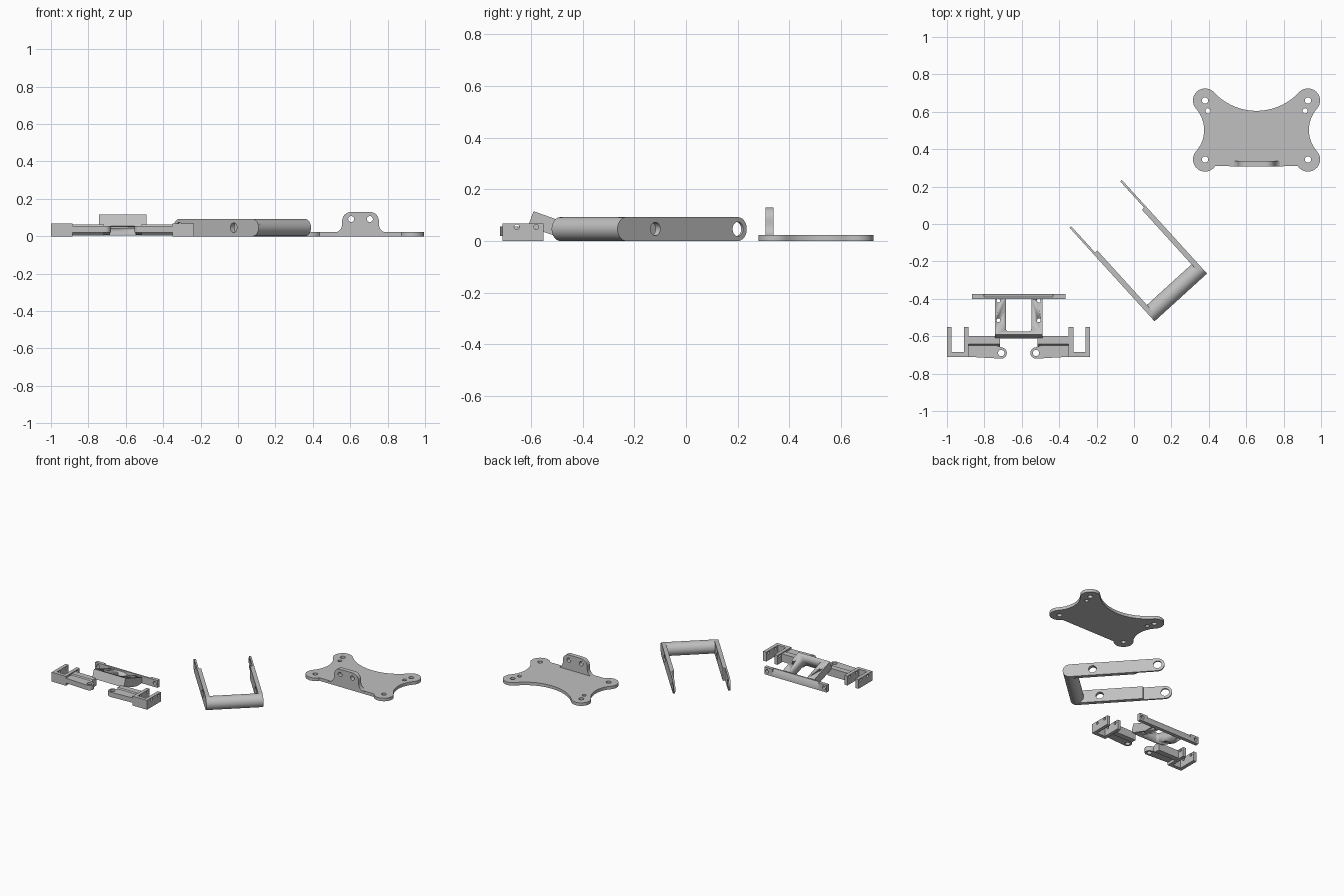
import bpy, bmesh
from math import sin, cos, radians, pi
from mathutils import Matrix, Vector

if "Cube" in bpy.data.objects:
    bpy.data.objects.remove(bpy.data.objects["Cube"])

grey = bpy.data.materials.new("plain grey")
grey.use_nodes = True
grey.diffuse_color = (0.53, 0.53, 0.53, 1)
grey.node_tree.nodes["Principled BSDF"].inputs["Base Color"].default_value = grey.diffuse_color

# Drawing planes: profile x, profile y, extrusion direction
XY = Matrix.Identity(4)
XZ = Matrix(((1, 0, 0, 0), (0, 0, -1, 0), (0, 1, 0, 0), (0, 0, 0, 1)))
YZ = Matrix(((0, 0, 1, 0), (1, 0, 0, 0), (0, 1, 0, 0), (0, 0, 0, 1)))


def arc(cx, cy, r, a0, a1, n=14):
    angles = [radians(a0 + (a1 - a0) * i / n) for i in range(n + 1)]
    return [(cx + r * cos(a), cy + r * sin(a)) for a in angles]


def rect(x0, y0, x1, y1):
    return [(x0, y0), (x1, y0), (x1, y1), (x0, y1)]


def prism(name, outline, lo, hi, plane=XY, holes=(), frame=XY):
    """Extrude a flat outline with round (x, y, r) or polygon holes."""
    loops = [outline]
    for h in holes:
        loops.append(arc(*h, 0, 345, 23) if len(h) == 3 else h)
    curve = bpy.data.curves.new(name, 'CURVE')
    curve.dimensions = '2D'
    curve.fill_mode = 'BOTH'
    curve.extrude = (hi - lo) / 2
    for loop in loops:
        s = curve.splines.new('POLY')
        s.points.add(len(loop) - 1)
        for p, (x, y) in zip(s.points, loop):
            p.co = (x, y, 0, 1)
        s.use_cyclic_u = True
    temp = bpy.data.objects.new(name, curve)
    mesh = bpy.data.meshes.new_from_object(temp)
    bpy.data.objects.remove(temp)
    bpy.data.curves.remove(curve)
    mesh.transform(frame @ plane @ Matrix.Translation((0, 0, (lo + hi) / 2)))
    bm = bmesh.new()
    bm.from_mesh(mesh)
    bmesh.ops.remove_doubles(bm, verts=bm.verts, dist=1e-5)
    bmesh.ops.recalc_face_normals(bm, faces=bm.faces)
    bm.to_mesh(mesh)
    bm.free()
    mesh.materials.clear()
    mesh.materials.append(grey)
    mesh.polygons.foreach_set("use_smooth", [True] * len(mesh.polygons))
    mesh.set_sharp_from_angle(angle=radians(30))
    obj = bpy.data.objects.new(name, mesh)
    bpy.context.collection.objects.link(obj)
    return obj


# Mounting plate: lobed corners joined by tangent concave arcs
mid = 0.655
half = (arc(0.93, 0.345, 0.065, 212, 401.7)
        + arc(1.1067, 0.5025, 0.1717, 221.7, 138.3)[1:]
        + arc(0.93, 0.66, 0.065, -41.7, 137.2)[1:]
        + arc(mid, 0.915, 0.31, -42.8, -90)[1:])
outline = half + [(2 * mid - x, y) for x, y in half[-2::-1]]
holes = [(mid + s * dx, y, r) for s in (-1, 1)
         for dx, y, r in ((0.275, 0.66, 0.017), (0.275, 0.345, 0.017), (0.26, 0.605, 0.014))]
prism("mounting_plate", outline, 0, 0.022, XY, holes)

# Upright tab with flared foot
side = arc(0.145, 0.065, 0.047, 270, 180, 8) + arc(0.05, 0.082, 0.048, 0, 90, 10)
tab = [(mid + x, z) for x, z in side] + [(mid - x, z) for x, z in side[::-1]]
prism("plate_tab", tab, -0.338, -0.307, XZ, [(mid + s * 0.05, 0.092, 0.016) for s in (-1, 1)])

# Swing bracket: round bar with two drilled arms, turned in plan
across = Vector((0.74, 0.673, 0)).normalized()
along = Vector((-across.y, across.x, 0))
turn = Matrix((across, along, (0, 0, 1))).transposed().to_4x4()
frame = Matrix.Translation((0.11, -0.52, 0)) @ turn
width, length, r = 0.379, 0.676, 0.046
prism("bracket_bar", arc(r, r, r, 0, 352.5, 47), 0.012, width - 0.012, YZ, (), frame)
tip = length - r
long_arm = arc(r, r, r, 270, 90, 20) + arc(tip, r, r, 90, -90, 20)
thick_arm = arc(r, r, r, 270, 90, 20) + [(0.486, 2 * r), (0.486, 0)]
pivot = (0.198, r, 0.026)
for label, s, x in (("left", -1, width), ("right", 1, 0)):
    spans = [sorted((x + s * a, x + s * b)) for a, b in ((0, 0.012), (0.012, 0.028))]
    prism(label + "_arm_outer", long_arm, *spans[0], YZ, [pivot, (tip, r, 0.028)], frame)
    prism(label + "_arm_inner", thick_arm, *spans[1], YZ, [pivot], frame)

# Hinge carrier: sloping frame with a window, trimmed to its side profile
centre = Matrix.Translation((-0.617, 0, 0))
window = (arc(-0.053, -0.56, 0.015, 180, 270, 5) + arc(0.053, -0.56, 0.015, 270, 360, 5)
          + [(0.068, -0.40), (-0.068, -0.40)])
holes = [window] + [(s * 0.108, y, 0.01) for s in (-1, 1) for y in (-0.515, -0.41)]
slope = prism("sloping_frame", rect(-0.128, -0.63, 0.128, -0.38), -0.02, 0.13, XY, holes, centre)
profile = [(-0.612, 0.055), (-0.59, 0.115), (-0.385, 0.042), (-0.385, 0.008), (-0.47, 0.008)]
cutter = prism("frame_cutter", profile, -0.127, 0.127, YZ, (), centre)
cutter.hide_render = True
mod = slope.modifiers.new("trim", 'BOOLEAN')
mod.operation = 'INTERSECT'
mod.solver = 'EXACT'
mod.object = cutter
bpy.context.view_layer.objects.active = slope
bpy.ops.object.modifier_apply(modifier=mod.name)
bpy.data.objects.remove(cutter)

# Rear crossbar with bevelled middle
bevelled = [(-0.40, 0.005), (-0.375, 0.005), (-0.375, 0.03), (-0.39, 0.058), (-0.40, 0.058)]
prism("crossbar_middle", bevelled, -0.185, 0.185, YZ, (), centre)

for label, s in (("left", 1), ("right", -1)):
    f = centre @ Matrix.Scale(s, 4, (1, 0, 0))
    prism(label + "_crossbar_end", rect(0.185, 0.005, 0.25, 0.058), 0.375, 0.40, XZ,
          [(0.228, 0.032, 0.013)], f)
    # Open cup at the end of the carrier
    pins = [(-0.655, 0.054, 0.01), (-0.58, 0.054, 0.01)]
    for part, x in (("inner", 0.268), ("outer", 0.358)):
        prism(f"{label}_cup_{part}_wall", rect(-0.71, 0, -0.552, 0.068), x, x + 0.025, YZ, pins, f)
    prism(label + "_cup_front", rect(0.293, -0.71, 0.358, -0.685), 0, 0.068, XY, (), f)
    # Beam and drilled lug that join the cup to the frame
    beam = [(-0.655, 0.02), (-0.655, 0.045), (-0.642, 0.062), (-0.6, 0.062), (-0.6, 0.005), (-0.64, 0.005)]
    prism(label + "_beam", beam, 0.1, 0.268, YZ, (), f)
    lug = arc(0.093, -0.69, 0.03, 110, 275, 16) + [(0.268, -0.71), (0.268, -0.65), (0.12, -0.65)]
    prism(label + "_lug", lug, 0.02, 0.055, XY, [(0.093, -0.69, 0.017)], f)
